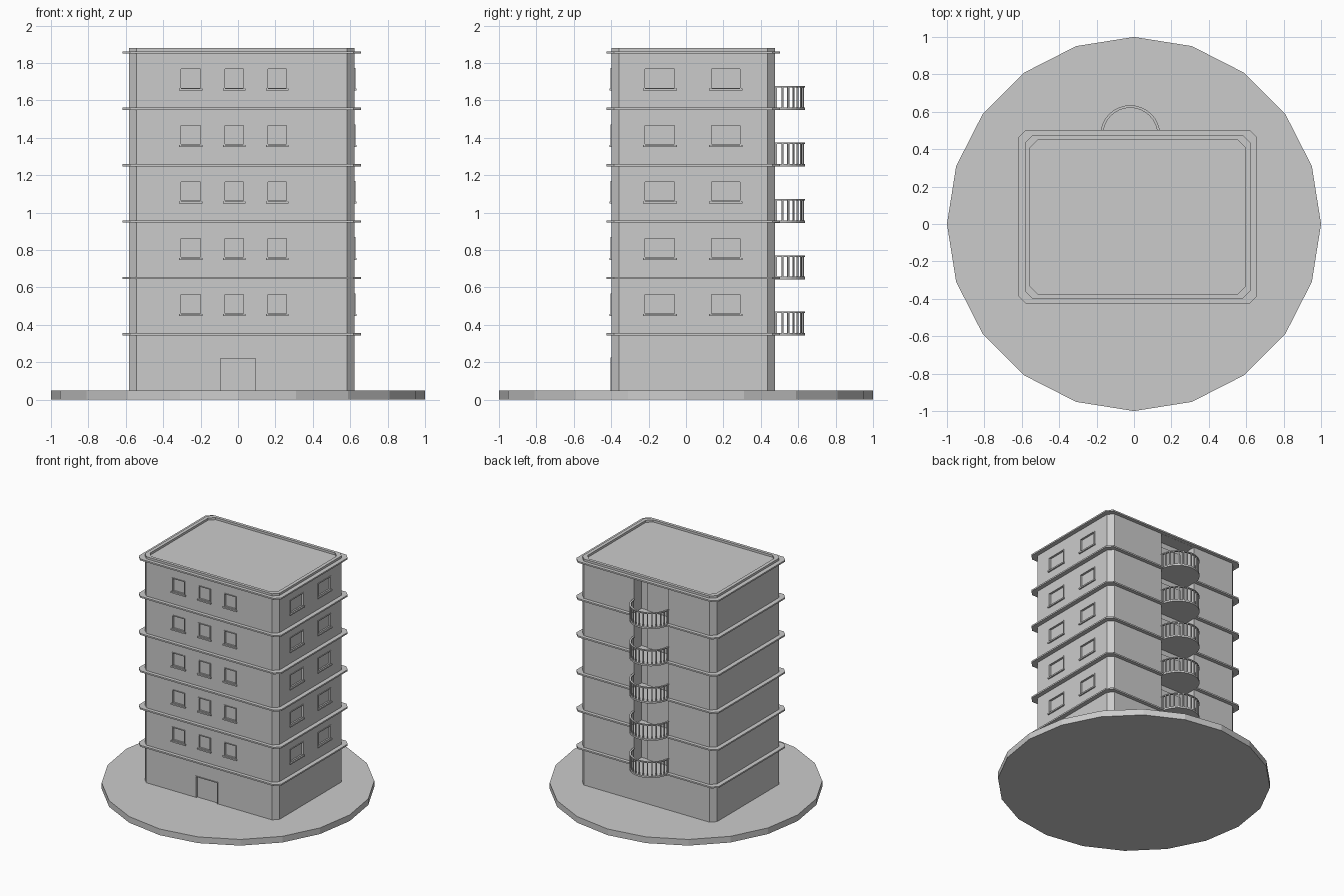
import bpy, bmesh, math

if "Cube" in bpy.data.objects:
    bpy.data.objects.remove(bpy.data.objects["Cube"])

FLOOR = 0.3015                       # storey height
LEDGE_Z = [0.349 + FLOOR * i for i in range(6)]
X0, X1, Y0, Y1 = -0.583, 0.623, -0.398, 0.475
BX, BR = -0.02, 0.16                 # balcony centre and radius


def finish(bm, name):
    bmesh.ops.recalc_face_normals(bm, faces=bm.faces)
    me = bpy.data.meshes.new(name)
    bm.to_mesh(me)
    bm.free()
    ob = bpy.data.objects.new(name, me)
    bpy.context.collection.objects.link(ob)
    return ob


def prism(bm, pts, z0, z1):
    lo = [bm.verts.new((x, y, z0)) for x, y in pts]
    hi = [bm.verts.new((x, y, z1)) for x, y in pts]
    bm.faces.new(lo)
    bm.faces.new(hi)
    n = len(pts)
    for i in range(n):
        j = (i + 1) % n
        bm.faces.new((lo[i], lo[j], hi[j], hi[i]))


def box(bm, x0, x1, y0, y1, z0, z1):
    prism(bm, [(x0, y0), (x1, y0), (x1, y1), (x0, y1)], z0, z1)


def outline(dx, dy, c=0.04):
    """Building footprint grown by dx, dy with cut corners."""
    a, b, d, e = X0 - dx, X1 + dx, Y0 - dy, Y1 + dy
    return [(a + c, d), (b - c, d), (b, d + c), (b, e - c),
            (b - c, e), (a + c, e), (a, e - c), (a, d + c)]


def arc(r, n=16):
    return [(BX + r * math.cos(math.pi * i / n), Y1 + r * math.sin(math.pi * i / n))
            for i in range(n + 1)]


def wall_box(bm, side, u0, u1, d0, d1, z0, z1):
    """Box on the front or right wall; d is the distance out of the wall."""
    if side == 'front':
        box(bm, u0, u1, Y0 - d1, Y0 - d0, z0, z1)
    else:
        box(bm, X1 + d0, X1 + d1, u0, u1, z0, z1)


# round ground plate
bm = bmesh.new()
prism(bm, [(math.cos(math.tau * i / 20), math.sin(math.tau * i / 20)) for i in range(20)], 0, 0.05)
finish(bm, "ground_plate")

# main block with cut corners
bm = bmesh.new()
prism(bm, outline(0, 0), 0.045, 1.88)
block = finish(bm, "building_block")

# window and door openings: side, start, end, bottom, top
windows = []
for i in range(5):
    z = 0.455 + FLOOR * i
    for u0, u1 in ((-0.31, -0.195), (-0.075, 0.035), (0.155, 0.265)):
        windows.append(('front', u0, u1, z, z + 0.112))
    for u0, u1 in ((-0.225, -0.055), (0.13, 0.295)):
        windows.append(('right', u0, u1, z, z + 0.112))
door = ('front', -0.10, 0.10, 0.05, 0.225)

# cutters for openings, balcony niches and the sunken roof
T = 0.006
bm = bmesh.new()
for side, u0, u1, z0, z1 in windows + [door]:
    wall_box(bm, side, u0 + T, u1 - T, -0.012, 0.05, z0 + T * (z0 > 0.1), z1 - T)
for i in range(5):
    box(bm, BX - 0.155, BX + 0.155, Y1 - 0.1, Y1 + 0.1, LEDGE_Z[i] + 0.007, LEDGE_Z[i + 1] - 0.007)
prism(bm, outline(-0.028, -0.025), 1.862, 1.95)
cutter = finish(bm, "opening_cutter")
cutter.hide_render = True
cutter.hide_set(True)
mod = block.modifiers.new("openings", 'BOOLEAN')
mod.operation = 'DIFFERENCE'
mod.solver = 'EXACT'
mod.object = cutter

# thin frames around the openings, with sills under windows
frames, sills = bmesh.new(), bmesh.new()
for side, u0, u1, z0, z1 in windows + [door]:
    wall_box(frames, side, u0, u0 + T, -0.004, 0.005, z0, z1)
    wall_box(frames, side, u1 - T, u1, -0.004, 0.005, z0, z1)
    wall_box(frames, side, u0 + T, u1 - T, -0.004, 0.005, z1 - T, z1)
    if z0 > 0.1:
        wall_box(sills, side, u0 - 0.006, u1 + 0.006, -0.004, 0.011, z0 - 0.009, z0 + 0.002)
finish(frames, "opening_frames")
finish(sills, "window_sills")

# storey ledges
bm = bmesh.new()
for z in LEDGE_Z:
    prism(bm, outline(0.035, 0.028), z - 0.006, z + 0.006)
    # keep the ledge as a hollow band around the walls
ledges = finish(bm, "storey_ledges")

# balconies: half-round floor, upright bars, hand rail and door
floors, rails, bars, doors = (bmesh.new() for _ in range(4))
for z in LEDGE_Z[:5]:
    prism(floors, arc(BR), z - 0.007, z + 0.007)
    prism(rails, arc(BR) + arc(BR - 0.014)[::-1], z + 0.113, z + 0.121)
    for k in range(15):
        a = math.pi * (k + 0.25) / 14.5
        c, s = math.cos(a), math.sin(a)
        pts = [(BX + r * c - t * s, Y1 + r * s + t * c)
               for r, t in ((BR - 0.011, -0.004), (BR - 0.003, -0.004),
                            (BR - 0.003, 0.004), (BR - 0.011, 0.004))]
        prism(bars, pts, z + 0.005, z + 0.115)
    box(doors, BX - 0.10, BX + 0.10, Y1 - 0.105, Y1 - 0.09, z + 0.006, z + 0.25)
finish(floors, "balcony_floors")
finish(rails, "balcony_hand_rails")
finish(bars, "balcony_bars")
finish(doors, "balcony_doors")

# the top ledge must not show through the sunken roof: it lies below its floor
